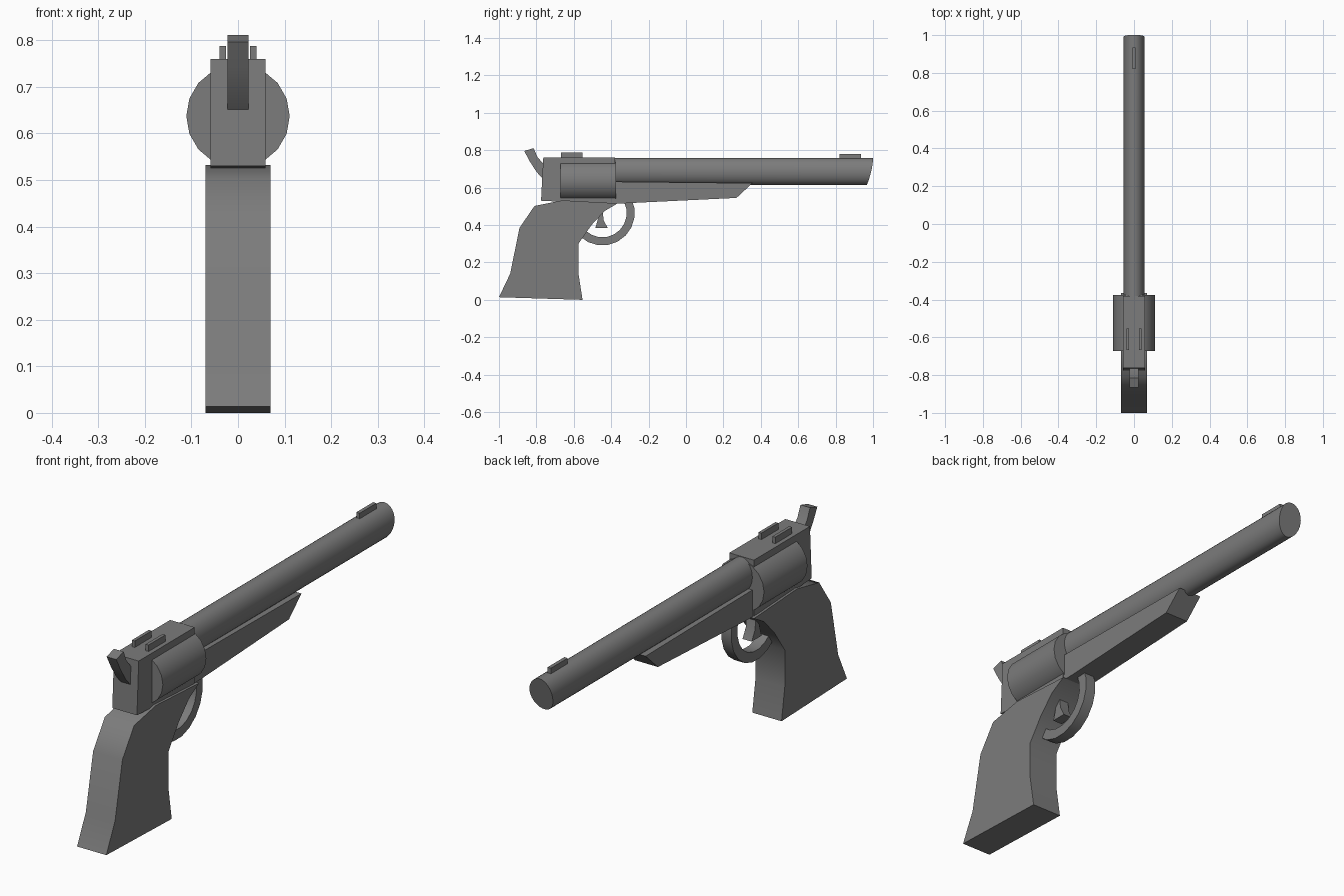
import bpy, bmesh, math

if "Cube" in bpy.data.objects:
    bpy.data.objects.remove(bpy.data.objects["Cube"])

steel = bpy.data.materials.new("dark_grey")
steel.diffuse_color = (.2, .2, .2, 1)
steel.use_nodes = True
steel.node_tree.nodes["Principled BSDF"].inputs["Base Color"].default_value = steel.diffuse_color


def finish(name, bm, smooth=None):
    bmesh.ops.recalc_face_normals(bm, faces=bm.faces)
    me = bpy.data.meshes.new(name)
    bm.to_mesh(me)
    bm.free()
    me.materials.append(steel)
    ob = bpy.data.objects.new(name, me)
    bpy.context.collection.objects.link(ob)
    if smooth:
        bpy.ops.object.select_all(action='DESELECT')
        ob.select_set(True)
        bpy.context.view_layer.objects.active = ob
        bpy.ops.object.shade_smooth_by_angle(angle=math.radians(smooth))
    return ob


def plate(name, profile, half, x=0.0, smooth=None):
    """Extrude a (y, z) side profile across x."""
    bm = bmesh.new()
    left = [bm.verts.new((x - half, y, z)) for y, z in profile]
    right = [bm.verts.new((x + half, y, z)) for y, z in profile]
    bm.faces.new(left)
    bm.faces.new(right)
    n = len(profile)
    for i in range(n):
        j = (i + 1) % n
        bm.faces.new((left[i], left[j], right[j], right[i]))
    return finish(name, bm, smooth)


def box(name, y0, y1, z0, z1, half, x=0.0):
    return plate(name, [(y0, z0), (y1, z0), (y1, z1), (y0, z1)], half, x)


def tube(name, y0, y1, zc, rx, rz, sides, rake=0.0):
    """Elliptical rod along y; rake pulls the lower muzzle edge back."""
    bm = bmesh.new()
    rings = []
    for end in (0, 1):
        ring = []
        for i in range(sides):
            a = 2 * math.pi * i / sides
            t = (1 - math.sin(a)) / 2
            y = y1 - rake * t ** 1.7 if end else y0
            ring.append(bm.verts.new((rx * math.cos(a), y, zc + rz * math.sin(a))))
        bm.faces.new(ring)
        rings.append(ring)
    for i in range(sides):
        j = (i + 1) % sides
        bm.faces.new((rings[0][i], rings[0][j], rings[1][j], rings[1][i]))
    return finish(name, bm, 35)


# Grip
plate("grip", [(-1.0, .014), (-.553, .0), (-.575, .14), (-.575, .30),
               (-.505, .40), (-.435, .475), (-.365, .516), (-.66, .532),
               (-.81, .502), (-.89, .385), (-.94, .14)], .07, smooth=50)

# Frame and the lug below the barrel
plate("frame", [(-.775, .53), (-.66, .524), (-.38, .518), (-.38, .76), (-.763, .76)], .059)
plate("barrel_lug", [(-.40, .515), (-.33, .516), (.27, .545), (.355, .624), (-.40, .632)], .055)

# Barrel and rotating drum
tube("barrel", -.40, 1.0, .686, .055, .072, 32, rake=.033)
tube("drum", -.672, -.375, .637, .111, .111, 18)

# Sights
box("front_sight", .82, .935, .745, .781, .008)
for side, label in ((-1, "left"), (1, "right")):
    box("rear_sight_" + label, -.668, -.553, .75, .788, .007, side * .033)

# Hammer
plate("hammer", [(-.74, .645), (-.763, .645), (-.80, .685), (-.835, .74), (-.865, .796),
                 (-.815, .811), (-.795, .765), (-.763, .727), (-.74, .727)], .023, smooth=40)

# Trigger and its guard
plate("trigger", [(-.50, .51), (-.47, .435), (-.485, .383), (-.418, .383),
                  (-.44, .425), (-.45, .51)], .022, smooth=40)
angles = [math.radians(28 - 18 * i) for i in range(10)]
cy, cz = -.447, .464
guard = [(cy + .173 * math.cos(a), cz + .173 * math.sin(a)) for a in angles]
guard += [(cy + .13 * math.cos(a), cz + .13 * math.sin(a)) for a in reversed(angles)]
plate("trigger_guard", guard, .024, smooth=40)
